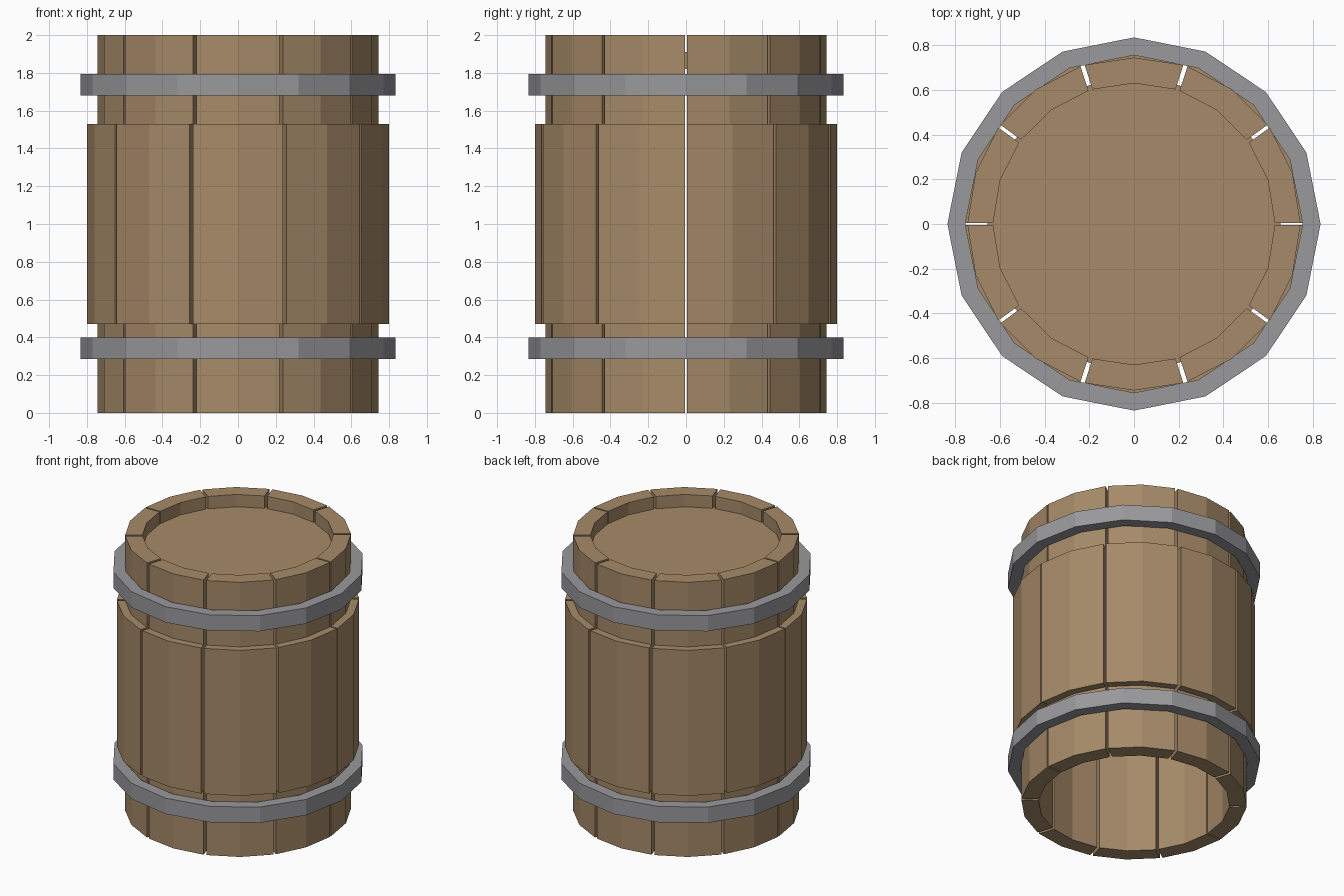
import bpy, bmesh, math
from mathutils import Vector

if "Cube" in bpy.data.objects:
    bpy.data.objects.remove(bpy.data.objects["Cube"])


def material(name, rgb):
    m = bpy.data.materials.new(name)
    m.diffuse_color = (*rgb, 1)
    m.use_nodes = True
    m.node_tree.nodes["Principled BSDF"].inputs["Base Color"].default_value = m.diffuse_color
    return m


wood = material("oak_brown", (0.38, 0.255, 0.14))
iron = material("iron_grey", (0.32, 0.32, 0.335))


def finish(bm, name, mat):
    bmesh.ops.recalc_face_normals(bm, faces=bm.faces)
    me = bpy.data.meshes.new(name)
    bm.to_mesh(me)
    bm.free()
    me.materials.append(mat)
    ob = bpy.data.objects.new(name, me)
    bpy.context.collection.objects.link(ob)
    return ob


def sweep(name, loops, mat):
    """Skin a closed cross-section through successive stations, capping the ends if open."""
    bm = bmesh.new()
    closed = loops[0] is loops[-1]
    rings = [[bm.verts.new(p) for p in loop] for loop in (loops[:-1] if closed else loops)]
    pairs = list(zip(rings, rings[1:])) + ([(rings[-1], rings[0])] if closed else [])
    for a, b in pairs:
        for i in range(len(a)):
            j = (i + 1) % len(a)
            bm.faces.new((a[i], a[j], b[j], b[i]))
    if not closed:
        bm.faces.new(rings[0])
        bm.faces.new(rings[-1])
    return finish(bm, name, mat)


def station(profile, angle, shift=0.0):
    """Place an (r, z) profile at an angle, shifted sideways along the tangent."""
    c, s = math.cos(angle), math.sin(angle)
    return [Vector((r * c - shift * s, r * s + shift * c, z)) for r, z in profile]


# Staves: two facets each, with a thicker middle and narrow gaps between neighbours
R_IN, R_END, R_MID = 0.63, 0.745, 0.80
stave_profile = [(R_IN, 0), (R_END, 0), (R_END, 0.47), (R_MID, 0.47),
                 (R_MID, 1.53), (R_END, 1.53), (R_END, 2), (R_IN, 2)]
STEP = math.radians(36)


def half_gap(angle):
    return 0.005 + 0.005 * abs(math.sin(angle))


for k in range(10):
    a0, a1 = k * STEP, (k + 1) * STEP
    sweep(f"stave_{k + 1}", [station(stave_profile, a0, half_gap(a0)),
                             station(stave_profile, (a0 + a1) / 2),
                             station(stave_profile, a1, -half_gap(a1))], wood)

# Hoops: sixteen-sided iron bands
for name, z0, z1 in (("lower_hoop", 0.285, 0.40), ("upper_hoop", 1.68, 1.795)):
    prof = [(0.755, z0), (0.835, z0), (0.835, z1), (0.755, z1)]
    loops = [station(prof, math.tau * i / 16) for i in range(16)]
    sweep(name, loops + [loops[0]], iron)

# Recessed lid
bm = bmesh.new()
bmesh.ops.create_cone(bm, cap_ends=True, segments=32, radius1=0.655, radius2=0.655, depth=0.09)
bmesh.ops.translate(bm, verts=bm.verts, vec=(0, 0, 1.865))
finish(bm, "lid", wood)
